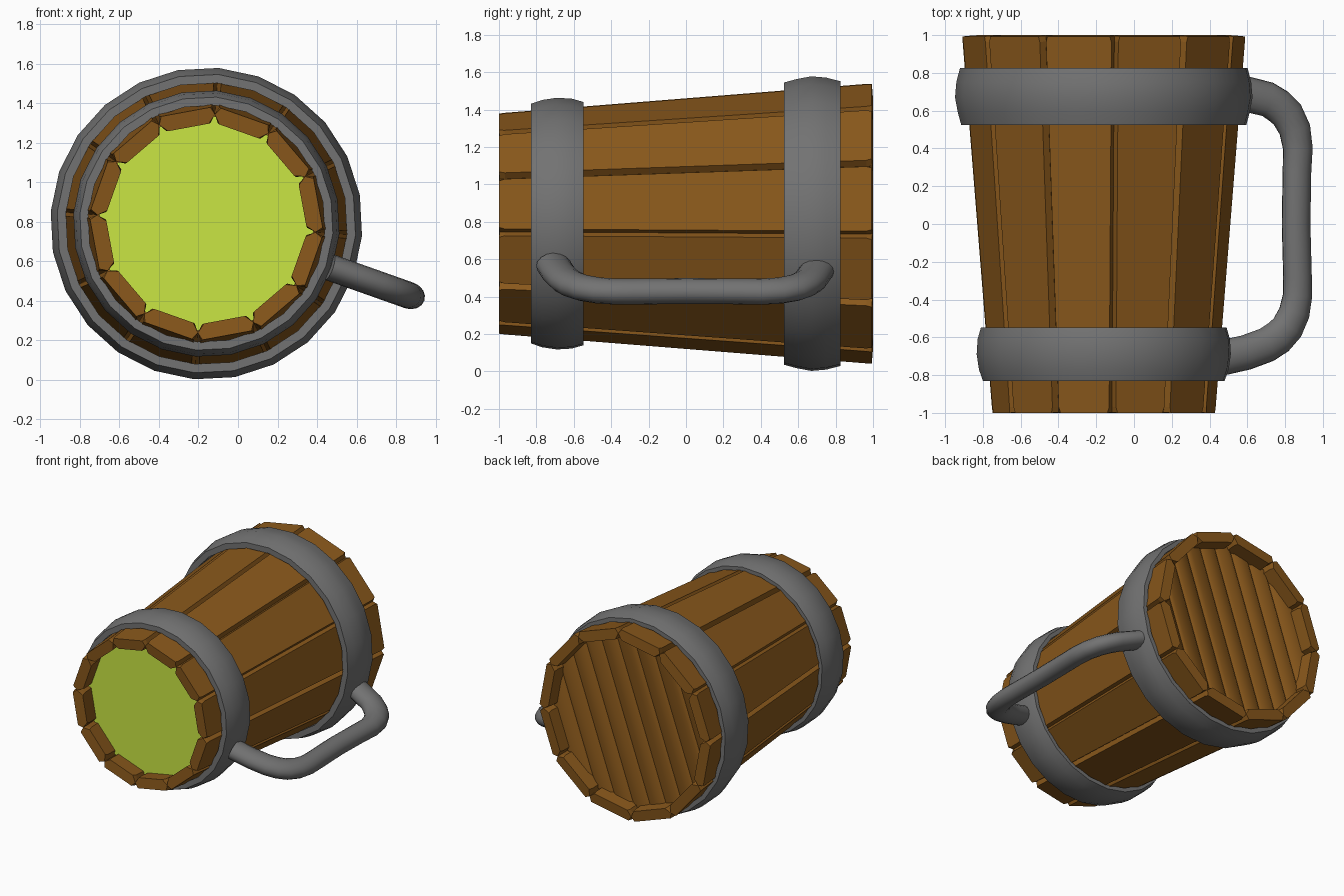
import bpy, bmesh
from math import sin, cos, tan, pi, radians
from mathutils import Vector

if "Cube" in bpy.data.objects:
    bpy.data.objects.remove(bpy.data.objects["Cube"])

AXIS_X, AXIS_Z = -0.16, 0.79      # centre line of the mug, running along y
TURN = radians(-19.5)             # direction of the handle around the axis
PLANKS = 12
STEP = 2 * pi / PLANKS
THICK = 0.08


def material(name, rgb):
    m = bpy.data.materials.new(name)
    m.use_nodes = True
    m.diffuse_color = (*rgb, 1)
    bsdf = m.node_tree.nodes["Principled BSDF"]
    bsdf.inputs["Base Color"].default_value = (*rgb, 1)
    bsdf.inputs["Roughness"].default_value = 0.8
    return m


wood = material("brown wood", (0.25, 0.097, 0.011))
metal = material("grey metal", (0.17, 0.17, 0.17))
drink = material("lime drink", (0.59, 0.79, 0.057))


def place(radial, side, y, angle=TURN):
    """Point from radial distance, sideways offset and position on the axis."""
    c, s = cos(angle), sin(angle)
    return Vector((AXIS_X + radial * c - side * s, y, AXIS_Z + radial * s + side * c))


def finish(name, bm, mat, smooth=None):
    mesh = bpy.data.meshes.new(name)
    bm.to_mesh(mesh)
    bm.free()
    mesh.materials.append(mat)
    obj = bpy.data.objects.new(name, mesh)
    bpy.context.collection.objects.link(obj)
    if smooth:
        bpy.ops.object.select_all(action="DESELECT")
        obj.select_set(True)
        bpy.context.view_layer.objects.active = obj
        bpy.ops.object.shade_smooth_by_angle(angle=radians(smooth))
    return obj


def apothem(y):
    """Distance from the axis to the outer plank faces."""
    return 0.575 + 0.155 * (y + 1) / 2


def bridge(bm, rings):
    """Join neighbouring closed rings with quads."""
    for a, b in zip(rings, rings[1:]):
        for k in range(len(a)):
            n = (k + 1) % len(a)
            bm.faces.new((a[k], a[n], b[n], b[k]))


# Tapered wall planks: chamfered long edges, chamfers flaring at the ends
def plank_section(y, chamfer):
    outer = apothem(y)
    right = []
    for depth, cut in ((0, chamfer), (0.5, 0), (1, chamfer)):
        r = outer - depth * THICK
        right.append((r, r * tan(STEP / 2) - cut, y + 0.007 * depth))
    return right + [(r, -w, yy) for r, w, yy in reversed(right)]


for i in range(PLANKS):
    bm = bmesh.new()
    rings = [[bm.verts.new(place(r, w, y, TURN + i * STEP))
              for r, w, y in plank_section(at, chamfer)]
             for at, chamfer in ((-1, 0.028), (-0.97, 0.019), (0.963, 0.019), (0.993, 0.028))]
    bridge(bm, rings)
    bm.faces.new(rings[0])
    bm.faces.new(rings[-1])
    bmesh.ops.recalc_face_normals(bm, faces=bm.faces)
    finish(f"wall_plank_{i + 1}", bm, wood)


def disc(y, facing):
    """Twelve-sided sheet that reaches slightly into the planks."""
    bm = bmesh.new()
    r = (apothem(y) - THICK + 0.02) / cos(STEP / 2)
    corners = [place(r, 0, y, TURN + (i + 0.5) * STEP) for i in range(PLANKS)]
    face = bm.faces.new([bm.verts.new(p) for p in corners])
    face.normal_update()
    if face.normal.y * facing < 0:
        face.normal_flip()
    return bm


# Drink surface, sunk below the rim of the open end
finish("drink_surface", disc(-0.87, -1), drink)

# Base boards, with shallow grooves across the handle direction
bm = disc(0.9, 1)
across = place(1, 0, 0) - place(0, 0, 0)
board = 0.147
grooves = [(k - 3.5) * board for k in range(8)]
for g in grooves:
    for shift in (-0.022, 0, 0.022):
        bmesh.ops.bisect_plane(bm, geom=bm.verts[:] + bm.edges[:] + bm.faces[:],
                               plane_co=place(g + shift, 0, 0), plane_no=across)
for v in bm.verts:
    s = (v.co - place(0, 0, 0)).dot(across)
    if any(abs(s - g) < 0.001 for g in grooves):
        v.co.y -= 0.014
finish("base_boards", bm, wood, 60)


# Metal bands: closed profile of (radius, y) turned around the axis
def band(name, profile, sides=24):
    bm = bmesh.new()
    rings = [[bm.verts.new(place(r, 0, y, TURN + j * 2 * pi / sides)) for r, y in profile]
             for j in range(sides)]
    bridge(bm, rings + rings[:1])
    bmesh.ops.recalc_face_normals(bm, faces=bm.faces)
    finish(name, bm, metal, 40)


band("back_band", ((0.713, 0.525), (0.757, 0.525), (0.775, 0.59), (0.79, 0.67),
                   (0.783, 0.75), (0.764, 0.825), (0.73, 0.825)))
band("front_band", ((0.6, -0.83), (0.642, -0.83), (0.663, -0.77), (0.675, -0.69),
                    (0.67, -0.61), (0.652, -0.547), (0.622, -0.547)))

# Handle: oval tube joining the two bands, thicker towards its ends
path = ((0.66, -0.71), (0.80, -0.68), (0.915, -0.64), (0.98, -0.60), (1.03, -0.55),
        (1.07, -0.47), (1.088, -0.38), (1.088, -0.28), (1.08, 0), (1.085, 0.28),
        (1.09, 0.4), (1.073, 0.5), (1.03, 0.58), (0.98, 0.625), (0.92, 0.66), (0.75, 0.70))
tube = 16
bm = bmesh.new()
points = [Vector(p) for p in path]
loops = []
for i, p in enumerate(points):
    along = (points[min(i + 1, len(points) - 1)] - points[max(i - 1, 0)]).normalized()
    normal = Vector((along.y, -along.x))
    half = 0.077 + 0.016 * min(1, max(0, (abs(p.y) - 0.35) / 0.25))
    loop = []
    for j in range(tube):
        a = 2 * pi * j / tube
        q = p + normal * (half * cos(a))
        loop.append(bm.verts.new(place(q.x, 0.068 * sin(a), q.y)))
    loops.append(loop)
bridge(bm, loops)
bm.faces.new(loops[0])
bm.faces.new(loops[-1])
bmesh.ops.recalc_face_normals(bm, faces=bm.faces)
finish("handle", bm, metal, 50)
